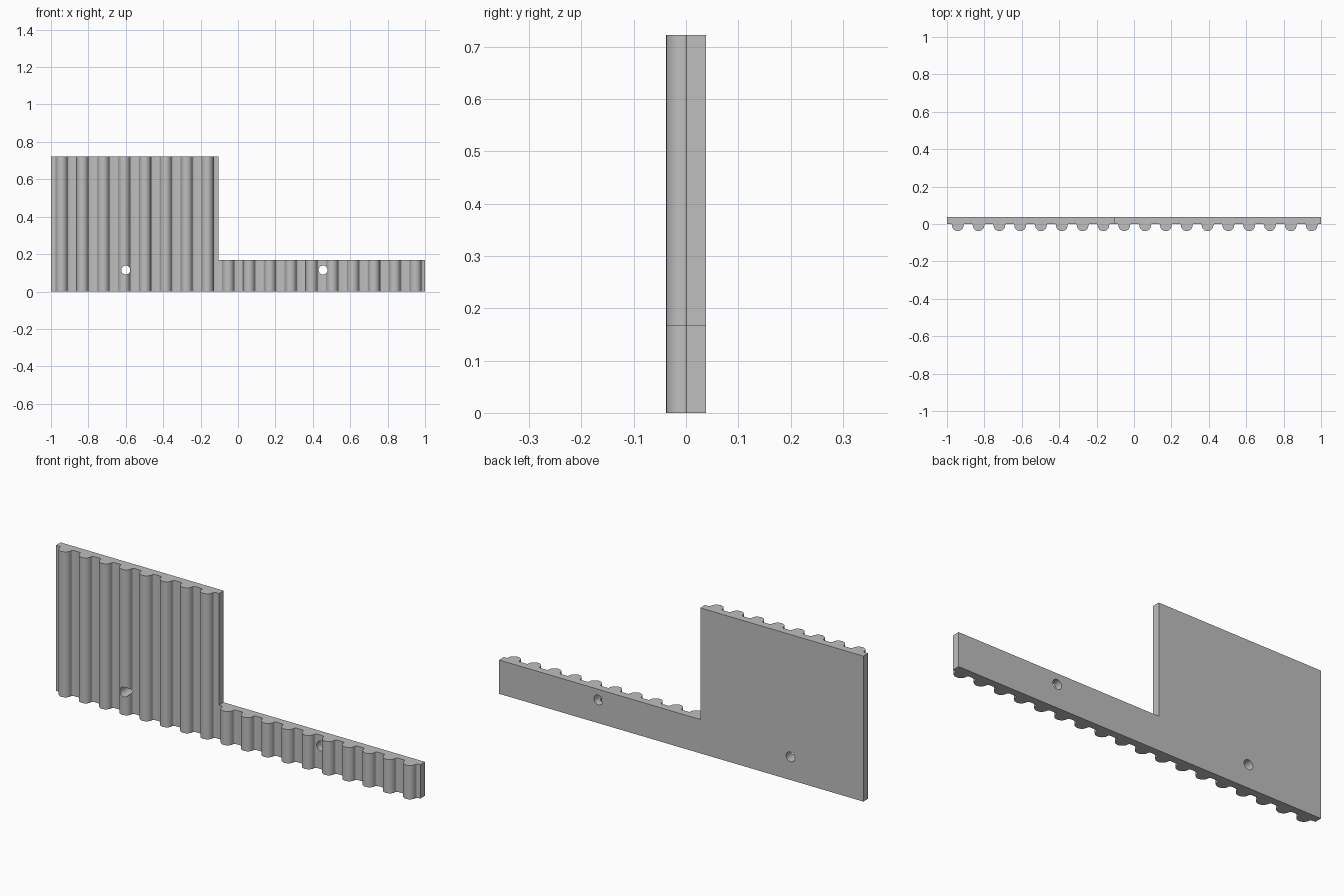
import bpy, bmesh
from math import sin, cos, pi
from mathutils import Vector

if "Cube" in bpy.data.objects:
    bpy.data.objects.remove(bpy.data.objects["Cube"], do_unlink=True)

PITCH, TEETH, FIRST = 0.1113, 18, -0.9425
BACK, ROOT, TIP = 0.038, 0.001, -0.038
TIP_R = 0.031
FILLET = ROOT - TIP - TIP_R
STEP_X, TALL, LOW = -0.105, 0.722, 0.168

grey = bpy.data.materials.new("light grey")
grey.use_nodes = True
grey.diffuse_color = (0.52, 0.52, 0.52, 1)
grey.node_tree.nodes["Principled BSDF"].inputs["Base Color"].default_value = (0.52, 0.52, 0.52, 1)


def arc(cx, cy, r, a0, a1, n):
    return [(cx + r * cos(a0 + (a1 - a0) * i / n),
             cy + r * sin(a0 + (a1 - a0) * i / n)) for i in range(n + 1)]


def tooth(cx):
    """Round tooth with a concave fillet on each side, from left to right."""
    y, off = ROOT - FILLET, TIP_R + FILLET
    left = arc(cx - off, y, FILLET, pi / 2, 0, 4)
    tip = arc(cx, y, TIP_R, pi, 2 * pi, 14)
    right = arc(cx + off, y, FILLET, pi, pi / 2, 4)
    return left + tip[1:-1] + right


def prism(name, outline, base, direction):
    """Extrude a closed outline of 3D points along a direction."""
    bm = bmesh.new()
    face = bm.faces.new([bm.verts.new(p) for p in outline])
    new = bmesh.ops.extrude_face_region(bm, geom=[face])["geom"]
    bmesh.ops.translate(bm, vec=direction,
                        verts=[v for v in new if isinstance(v, bmesh.types.BMVert)])
    bmesh.ops.translate(bm, vec=base, verts=bm.verts)
    bmesh.ops.recalc_face_normals(bm, faces=bm.faces)
    mesh = bpy.data.meshes.new(name)
    bm.to_mesh(mesh)
    bm.free()
    mesh.materials.append(grey)
    obj = bpy.data.objects.new(name, mesh)
    bpy.context.collection.objects.link(obj)
    return obj


# Toothed plate: one cross-section raised to full height
section = [(-1, ROOT)]
for i in range(TEETH):
    section += tooth(FIRST + i * PITCH)
section += [(1, ROOT), (1, BACK), (-1, BACK)]
plate = prism("toothed_plate", [(x, y, 0) for x, y in section],
              Vector(), Vector((0, 0, TALL)))

# Cutters: the step in the top edge and two mounting holes
notch = [(STEP_X, LOW), (1.2, LOW), (1.2, 1), (STEP_X, 1)]
cutters = [prism("step_cutter", [(x, 0, z) for x, z in notch],
                 Vector((0, -0.2, 0)), Vector((0, 0.4, 0)))]
for x in (-0.6, 0.455):
    ring = arc(x, 0.115, 0.024, 0, 2 * pi, 32)[:-1]
    cutters.append(prism("hole_cutter", [(px, 0, pz) for px, pz in ring],
                         Vector((0, -0.2, 0)), Vector((0, 0.4, 0))))

bpy.ops.object.select_all(action="DESELECT")
bpy.context.view_layer.objects.active = plate
plate.select_set(True)
for cutter in cutters:
    cutter.hide_render = True
    mod = plate.modifiers.new("cut", "BOOLEAN")
    mod.operation, mod.solver, mod.object = "DIFFERENCE", "EXACT", cutter
    bpy.ops.object.modifier_apply(modifier=mod.name)
    bpy.data.objects.remove(cutter, do_unlink=True)

bpy.ops.object.shade_smooth_by_angle(angle=0.52)
